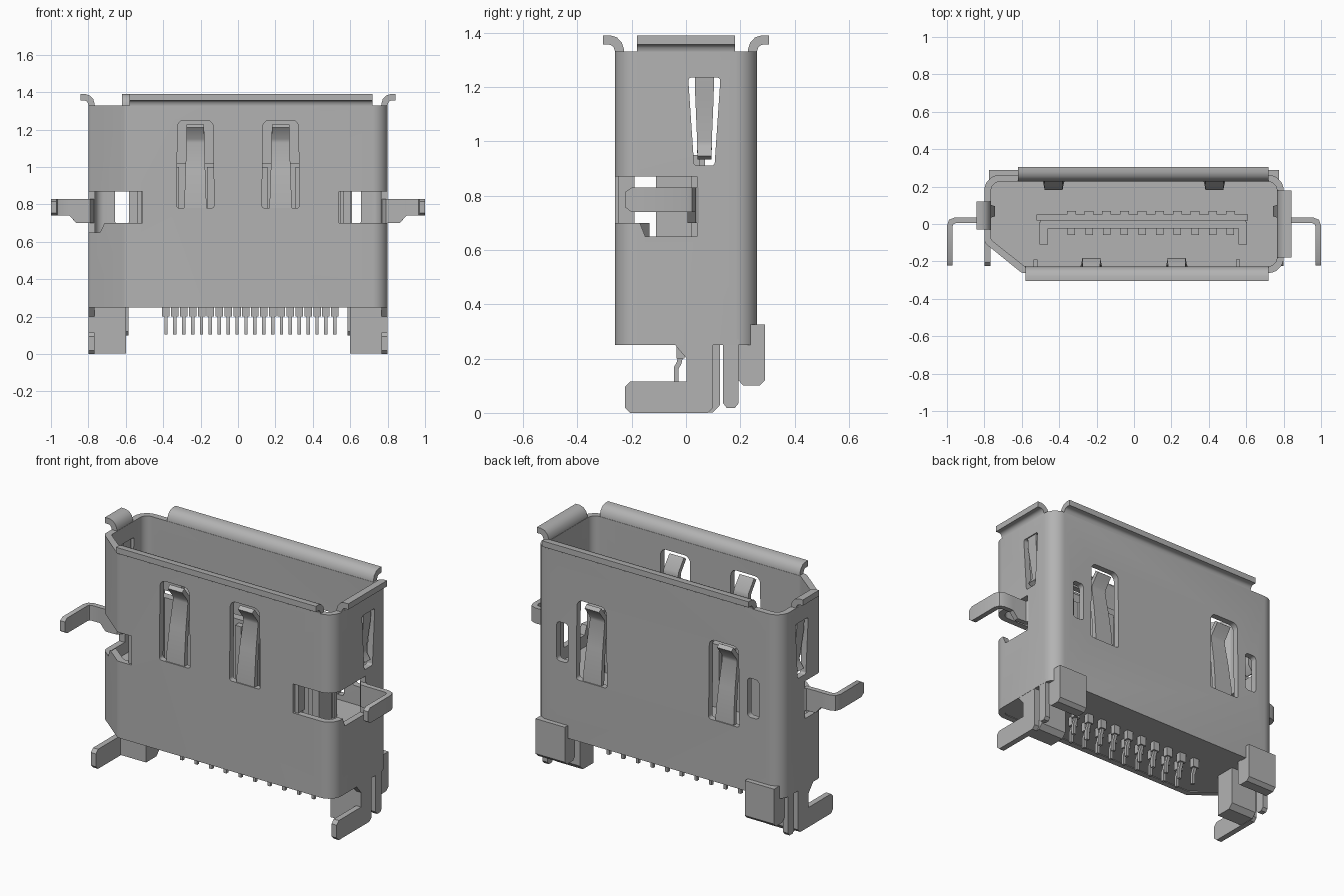
import bpy, bmesh, math
from mathutils import Vector

if "Cube" in bpy.data.objects:
    bpy.data.objects.remove(bpy.data.objects["Cube"], do_unlink=True)

metal = bpy.data.materials.new("plain grey")
metal.use_nodes = True
GREY = (0.45, 0.45, 0.45, 1)
metal.diffuse_color = GREY
metal.node_tree.nodes["Principled BSDF"].inputs["Base Color"].default_value = GREY


def make(name, bm):
    bmesh.ops.recalc_face_normals(bm, faces=bm.faces)
    me = bpy.data.meshes.new(name)
    bm.to_mesh(me)
    bm.free()
    me.materials.append(metal)
    ob = bpy.data.objects.new(name, me)
    bpy.context.collection.objects.link(ob)
    return ob


def bake(ob, smooth=35):
    """Apply all modifiers and smooth the shallow edges."""
    bpy.context.view_layer.update()
    dg = bpy.context.evaluated_depsgraph_get()
    me = bpy.data.meshes.new_from_object(ob.evaluated_get(dg))
    ob.modifiers.clear()
    ob.data = me
    for p in me.polygons:
        p.use_smooth = True
    me.set_sharp_from_angle(angle=math.radians(smooth))
    return ob


def fillet(corners, n=5):
    """Round a closed 2D outline; corners are (a, b, radius)."""
    out = []
    for i, (a, b, r) in enumerate(corners):
        p = Vector((a, b))
        u = (Vector(corners[i - 1][:2]) - p).normalized()
        v = (Vector(corners[(i + 1) % len(corners)][:2]) - p).normalized()
        half = u.angle(v) / 2
        mid = p + (u + v).normalized() * r / math.sin(half)
        s = p + u * r / math.tan(half) - mid
        e = p + v * r / math.tan(half) - mid
        for k in range(n + 1):
            d = s.lerp(e, k / n).normalized() * r
            out.append(tuple(mid + d))
    return out


def prism(name, pts, axis, lo, hi):
    """Extrude a 2D outline along x (yz outline), y (xz) or z (xy)."""
    put = {"x": lambda a, b, c: (c, a, b), "y": lambda a, b, c: (a, c, b),
           "z": lambda a, b, c: (a, b, c)}[axis]
    bm = bmesh.new()
    f = bm.faces.new([bm.verts.new(put(a, b, lo)) for a, b in pts])
    ext = bmesh.ops.extrude_face_region(bm, geom=[f])
    bmesh.ops.translate(bm, vec=put(0, 0, hi - lo),
                        verts=[g for g in ext["geom"] if isinstance(g, bmesh.types.BMVert)])
    return make(name, bm)


def box(name, x0, x1, y0, y1, z0, z1):
    return prism(name, [(x0, y0), (x1, y0), (x1, y1), (x0, y1)], "z", z0, z1)


def ribbon(name, rows, axis, t):
    """Bent sheet: rows are (point, low, high) along the given axis."""
    bm = bmesh.new()
    w = Vector(axis)
    vs = [(bm.verts.new(Vector(p) + w * a), bm.verts.new(Vector(p) + w * b)) for p, a, b in rows]
    for (a, b), (c, d) in zip(vs, vs[1:]):
        bm.faces.new((a, b, d, c))
    ob = make(name, bm)
    m = ob.modifiers.new("sheet", "SOLIDIFY")
    m.thickness, m.offset, m.use_even_offset = t, 0, True
    return bake(ob)


def outline(d, r):
    """Shell outline inset by d, with one chamfered corner."""
    k = d * 0.42
    return fillet([(-0.6 + k, -0.262 + d, r * .5), (0.8 - d, -0.262 + d, r), (0.8 - d, 0.262 - d, r),
                   (-0.8 + d, 0.262 - d, r), (-0.8 + d, -0.1 + k, r * .5)])


# Shell and the openings cut through it
shell = prism("shell", outline(0, .08), "z", .25, 1.33)
cutters = [prism("mouth_cutter", outline(.036, .046), "z", 0, 2)]
SPRINGS = [(-.228, -1, .78), (.228, -1, .78), (-.43, 1, .61), (.43, 1, .61)]
for c, side, z in SPRINGS:
    pts = fillet([(c - .1, z, .015), (c + .1, z, .015), (c + .095, z + .47, .035), (c - .095, z + .47, .035)])
    cutters.append(prism("spring_cutter", pts, "y", *sorted((side * .15, side * .4))))
for s in (-1, 1):
    x0 = .54 if s > 0 else .51
    cutters.append(box("front_window_cutter", *sorted((s * x0, s * .95)), -.4, .04, .70, .87))
    cutters.append(prism("side_window_cutter", [(-.15, .65), (.04, .65), (.04, .87), (-.17, .87), (-.17, .70)],
                         "x", *sorted((s * .7, s * .9))))
    pts = fillet([(.03, .91, .012), (.105, .91, .012), (.127, 1.235, .012), (.008, 1.235, .012)])
    cutters.append(prism("side_spring_cutter", pts, "x", *sorted((s * .7, s * .9))))
    pts = fillet([(s * .62 - .037, .69, .02), (s * .62 + .037, .69, .02),
                  (s * .62 + .037, .92, .02), (s * .62 - .037, .92, .02)])
    cutters.append(prism("back_slot_cutter", pts, "y", .15, .4))
for c in cutters:
    c.hide_render = True
    m = shell.modifiers.new("cut", "BOOLEAN")
    m.operation, m.solver, m.object = "DIFFERENCE", "EXACT", c
bake(shell)
for c in cutters:
    bpy.data.objects.remove(c, do_unlink=True)

# Spring tongues in the front and back walls
for c, side, z in SPRINGS:
    path = [(.244, -.02, .06), (.24, .06, .058), (.222, .2, .053), (.195, .35, .048),
            (.2, .375, .048), (.25, .44, .047)]
    ribbon("front_spring" if side < 0 else "back_spring",
           [((c, side * y, z + h), -w, w) for y, h, w in path], (1, 0, 0), .026)

# Curved lips round the mouth
CURVE = [(0, 1.31), (.001, 1.335), (.007, 1.354), (.02, 1.368), (.037, 1.373), (.061, 1.373)]
for name, side, a, b in (("front_lip", -1, -.58, .72), ("back_lip", 1, -.62, .72)):
    ribbon(name, [((0, side * (.244 + d), z), a, b) for d, z in CURVE], (1, 0, 0), .034)
for name, side, a, b in (("right_lip", -1, -.03, .12), ("left_lip", 1, -.18, .18)):
    ribbon(name, [((side * (.782 + d), 0, z), a, b) for d, z in CURVE], (0, 1, 0), .034)

for s, side in ((-1, "right"), (1, "left")):
    # Side spring, hanging from its top edge
    ribbon(side + "_spring", [((s * x, .068, z), -w, w) for x, z, w in
           ((.782, 1.25, .035), (.778, 1.17, .034), (.755, 1.0, .027), (.758, .98, .027), (.785, .94, .026))],
           (0, 1, 0), .024)
    # Bent mounting arm
    arm = [(.782, .07, .70, .83), (.784, .045, .70, .83), (.8, .022, .70, .83), (.865, .02, .70, .83),
           (.9, .02, .74, .83), (.955, .02, .74, .83), (.977, .011, .74, .83), (.985, -.01, .74, .83),
           (.985, -.2, .74, .83), (.985, -.222, .755, .815)]
    ribbon(side + "_arm", [((s * x, y, 0), a, b) for x, y, a, b in arm], (0, 0, 1), .03)
    # Folded edge inside the front window
    x0 = .545 if s > 0 else .515
    box(side + "_window_fold", *sorted((s * x0, s * (x0 + .022))), -.25, -.19, .70, .87)
    # Foot and prong at the bottom of the side wall
    xs = sorted((s * .766, s * .799))
    prism(side + "_foot", [(-.05, .27), (-.04, .25), (.002, .2), (.002, .115), (-.205, .115), (-.225, .095),
                           (-.225, .02), (-.205, 0), (.08, 0), (.1, .02), (.1, .27)], "x", *xs)
    prism(side + "_prong", [(.137, .27), (.137, .035), (.15, .018), (.18, .018), (.193, .035), (.193, .27)], "x", *xs)
    # Moulded post and rear block
    prism(side + "_post", [(.004, .3), (.004, .002), (.1, .002), (.126, .03), (.126, .3)],
          "x", *sorted((s * .6, s * .768)))
    prism(side + "_rear_block", [(.193, .325), (.193, .12), (.212, .1), (.27, .1), (.29, .12), (.29, .325)],
          "x", *sorted((s * .585, s * .775)))

# Moulded base and the contact tongue inside the shell
prism("base", outline(.03, .05), "z", .254, .58)
box("contact_tongue", -.5, .6, -.025, .022, .5, 1.02)
box("contact_tongue_back", -.52, .61, .02, .05, .5, .95)
for x in (-.505, .56):
    box("contact_tongue_end", x, x + .045, -.11, .01, .5, 1.02)

# Contacts on both faces of the tongue
for i in range(10):
    x = -.335 + i * .0945
    box("back_contact", x - .024, x + .024, .045, .07, .5, .95)
    box("front_contact", x - .02, x + .02, -.06, -.02, .5, 1.0)

# Two staggered rows of solder tails
for i in range(20):
    x = -.385 + i * .0475
    y = -.02 if i % 2 else .06
    box("tail_shoulder", x - .02, x + .02, y - .015, y + .015, .2, .27)
    ribbon("solder_tail", [((x, y, .21), -.009, .009), ((x, y - .005, .185), -.009, .009),
                           ((x, y - .016, .165), -.009, .009), ((x, y - .016, .105), -.009, .009)],
           (1, 0, 0), .018)
